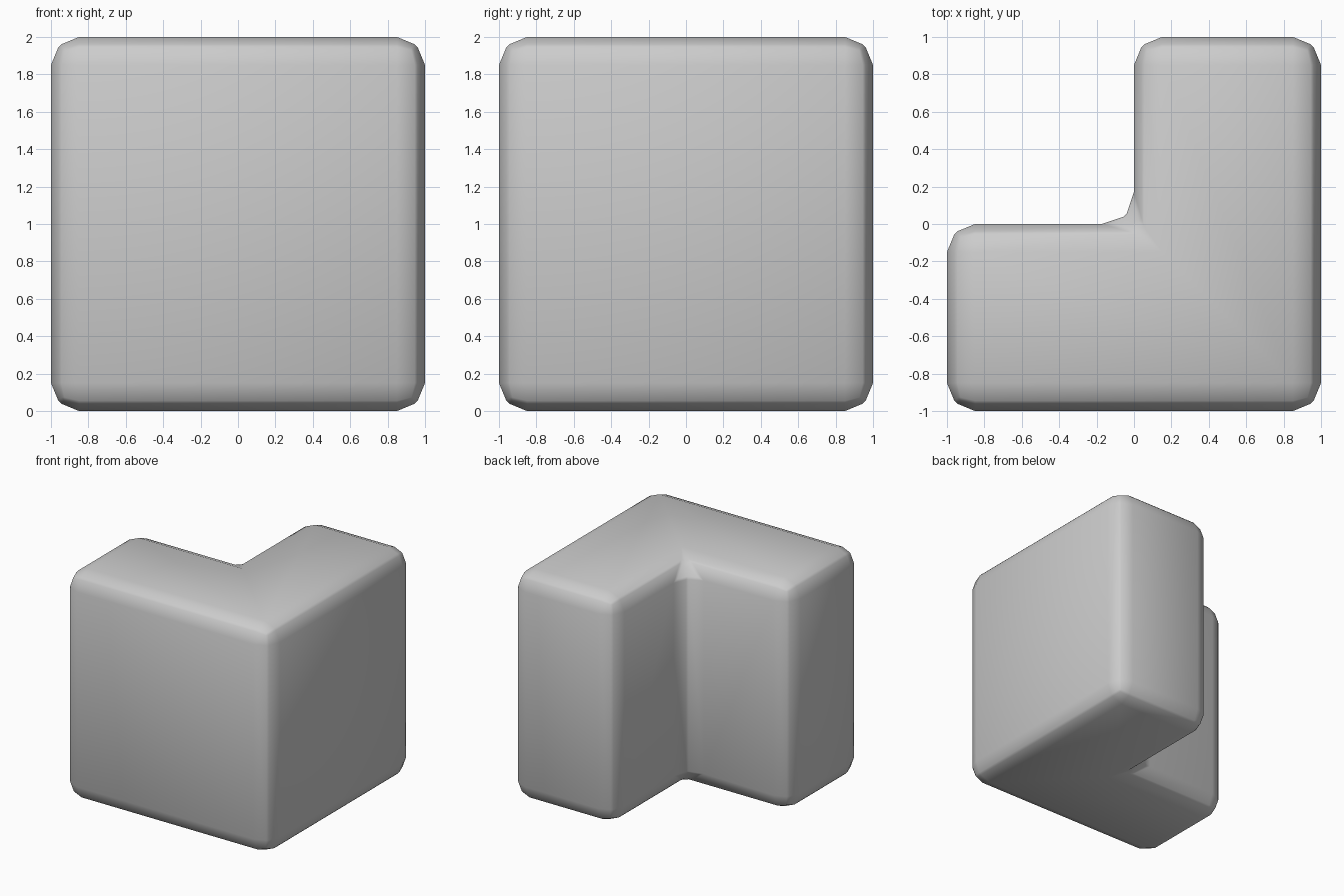
import bpy, bmesh
from math import radians

if "Cube" in bpy.data.objects:
    bpy.data.objects.remove(bpy.data.objects["Cube"])

# L-shaped footprint raised into a corner block
outline = [(-1, -1), (1, -1), (1, 1), (0, 1), (0, 0), (-1, 0)]
bm = bmesh.new()
base = bm.faces.new([bm.verts.new((x, y, 0)) for x, y in outline])
top = bmesh.ops.extrude_face_region(bm, geom=[base])
bmesh.ops.translate(bm, vec=(0, 0, 2),
                    verts=[v for v in top["geom"] if isinstance(v, bmesh.types.BMVert)])
bmesh.ops.recalc_face_normals(bm, faces=bm.faces)
mesh = bpy.data.meshes.new("corner_block")
bm.to_mesh(mesh)
bm.free()
block = bpy.data.objects.new("corner_block", mesh)
bpy.context.collection.objects.link(block)


def add_bevel(name, width, segments):
    mod = block.modifiers.new(name, 'BEVEL')
    mod.width = width
    mod.segments = segments
    mod.limit_method = 'ANGLE'
    mod.angle_limit = radians(30)


# Wide soft bevel, then a fine bevel along its crest
add_bevel("wide_bevel", 0.15, 2)
add_bevel("crest_bevel", 0.012, 1)

# Smooth shading with sharp edges kept
bpy.context.view_layer.objects.active = block
block.select_set(True)
for mod in list(block.modifiers):
    bpy.ops.object.modifier_apply(modifier=mod.name)
bpy.ops.object.shade_smooth_by_angle(angle=radians(30))
